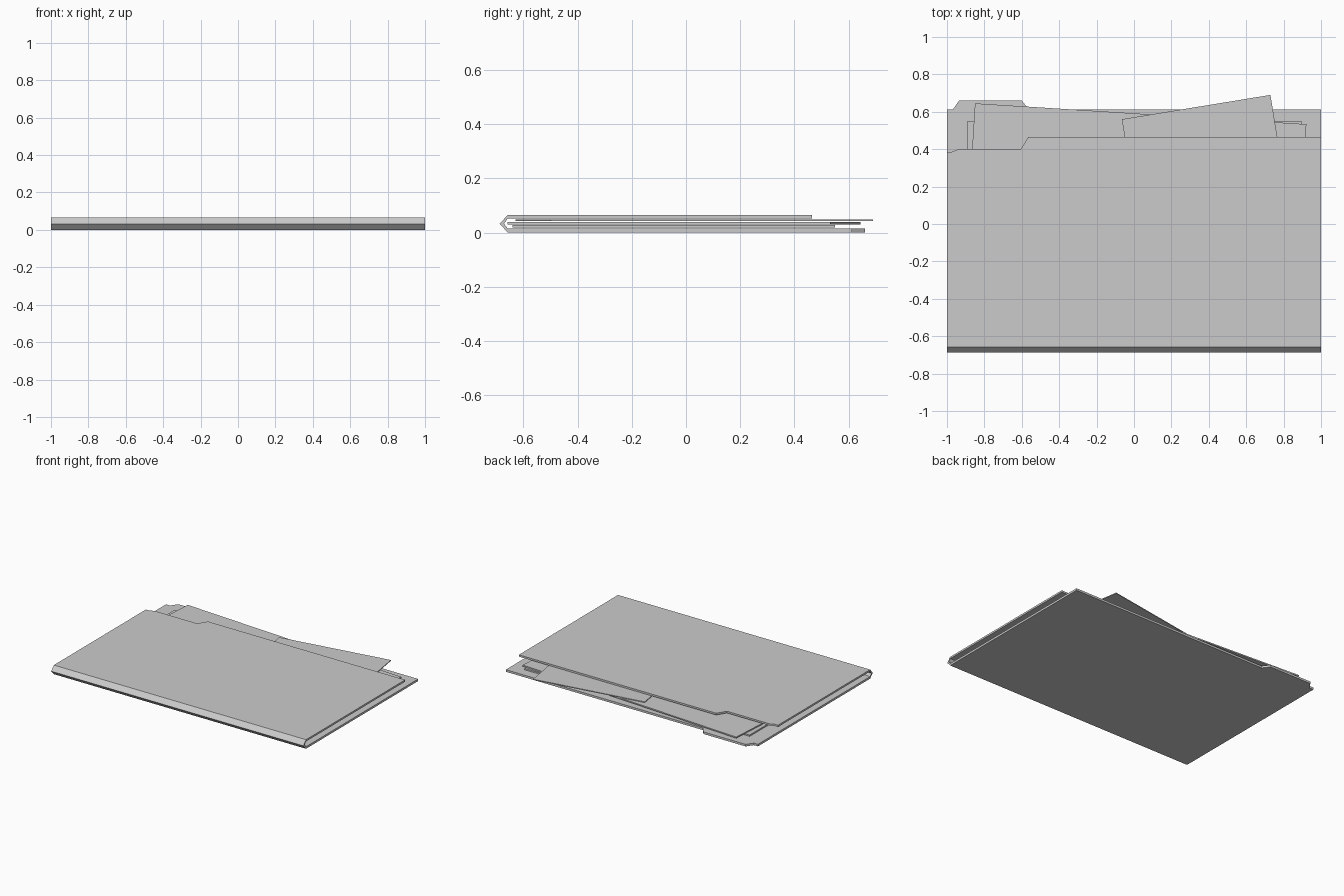
import bpy, bmesh, math
from mathutils import Vector

if "Cube" in bpy.data.objects:
    bpy.data.objects.remove(bpy.data.objects["Cube"])


def prism(name, pts, depth):
    """Solid made from a closed 3D outline swept along depth."""
    bm = bmesh.new()
    face = bm.faces.new([bm.verts.new(p) for p in pts])
    ext = bmesh.ops.extrude_face_region(bm, geom=[face])
    moved = [v for v in ext["geom"] if isinstance(v, bmesh.types.BMVert)]
    bmesh.ops.translate(bm, verts=moved, vec=Vector(depth))
    bmesh.ops.recalc_face_normals(bm, faces=bm.faces)
    mesh = bpy.data.meshes.new(name)
    bm.to_mesh(mesh)
    bm.free()
    obj = bpy.data.objects.new(name, mesh)
    bpy.context.collection.objects.link(obj)
    return obj


def plate(name, outline, z0, z1):
    return prism(name, [(x, y, z0) for x, y in outline], (0, 0, z1 - z0))


def sheet(name, corner, width, length, degrees, z0, z1):
    """Rectangular sheet, placed by its back left corner and rotated."""
    a = math.radians(degrees)
    c, s = math.cos(a), math.sin(a)
    local = [(0, 0), (width, 0), (width, -length), (0, -length)]
    pts = [(corner[0] + x * c - y * s, corner[1] + x * s + y * c) for x, y in local]
    return plate(name, pts, z0, z1)


T, H, FOLD = 0.015, 0.065, -0.658

# folder back cover with index tab
plate("back_cover", [(-1, FOLD), (1, FOLD), (1, 0.613), (-0.563, 0.613), (-0.6, 0.66),
                     (-0.935, 0.66), (-0.968, 0.613), (-1, 0.613)], 0, T)

# folder front cover with notch that reveals the tab
plate("front_cover", [(-1, FOLD), (1, FOLD), (1, 0.465), (-0.565, 0.465), (-0.605, 0.4),
                      (-0.94, 0.4), (-0.975, 0.385), (-1, 0.385)], H - T + 0.002, H)

# folded spine
spine = [(FOLD, H), (-0.688, H / 2), (FOLD, 0), (-0.648, 0), (-0.648, T),
         (FOLD, T + 0.003), (-0.672, H / 2), (FOLD, H - T - 0.003),
         (-0.648, H - T + 0.002), (-0.648, H)]
spine = spine[:3] + [(FOLD, T)] + [(-0.672, H / 2)] + [(FOLD, H - T + 0.002)]
prism("spine", [(-1, y, z) for y, z in spine], (2, 0, 0))

# loose papers, bottom to top
sheet("lower_paper", (-0.89, 0.55), 1.785, 1.19, 0, 0.018, 0.028)
sheet("middle_paper", (-0.85, 0.645), 1.775, 1.195, -3.6, 0.030, 0.039)
sheet("upper_paper", (-0.065, 0.56), 0.805, 1.205, 9.3, 0.043, 0.049)
